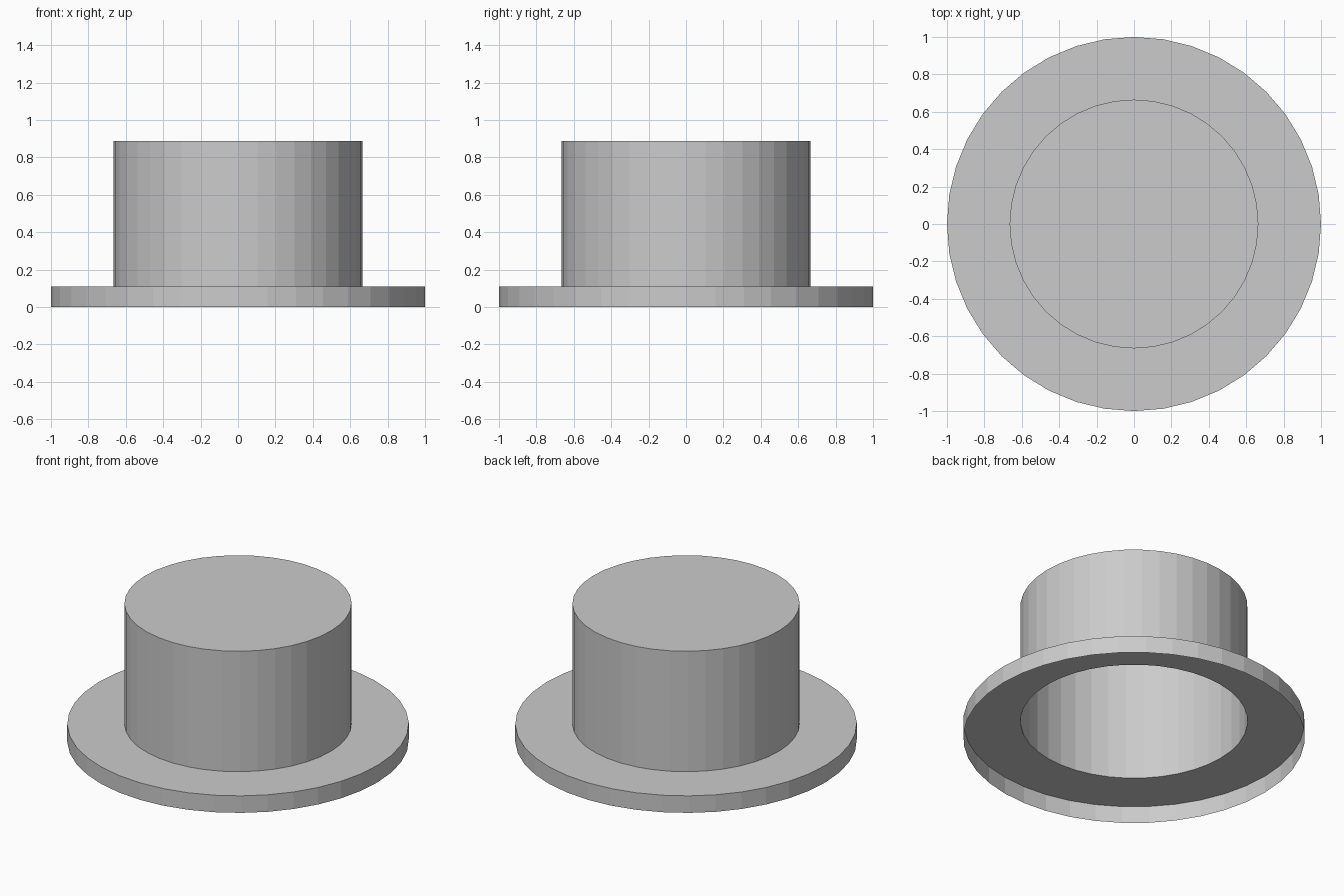
import bpy, bmesh
from math import cos, sin, tau

if "Cube" in bpy.data.objects:
    bpy.data.objects.remove(bpy.data.objects["Cube"])

SIDES = 40
BRIM_R, CROWN_R = 1.0, 0.665
BRIM_Z, TOP_Z = 0.11, 0.888


def ring(bm, radius, z):
    return [bm.verts.new((radius * cos(tau * i / SIDES), radius * sin(tau * i / SIDES), z))
            for i in range(SIDES)]


bm = bmesh.new()

# Open shell: brim edge, brim top, crown wall
profile = [(BRIM_R, 0), (BRIM_R, BRIM_Z), (CROWN_R, BRIM_Z), (CROWN_R, TOP_Z)]
rings = [ring(bm, r, z) for r, z in profile]
for a, b in zip(rings, rings[1:]):
    for i in range(SIDES):
        j = (i + 1) % SIDES
        bm.faces.new((a[i], a[j], b[j], b[i]))

# Flat crown top
bm.faces.new(rings[-1])

mesh = bpy.data.meshes.new("hat")
bm.to_mesh(mesh)
bm.free()
hat = bpy.data.objects.new("hat", mesh)
bpy.context.collection.objects.link(hat)
